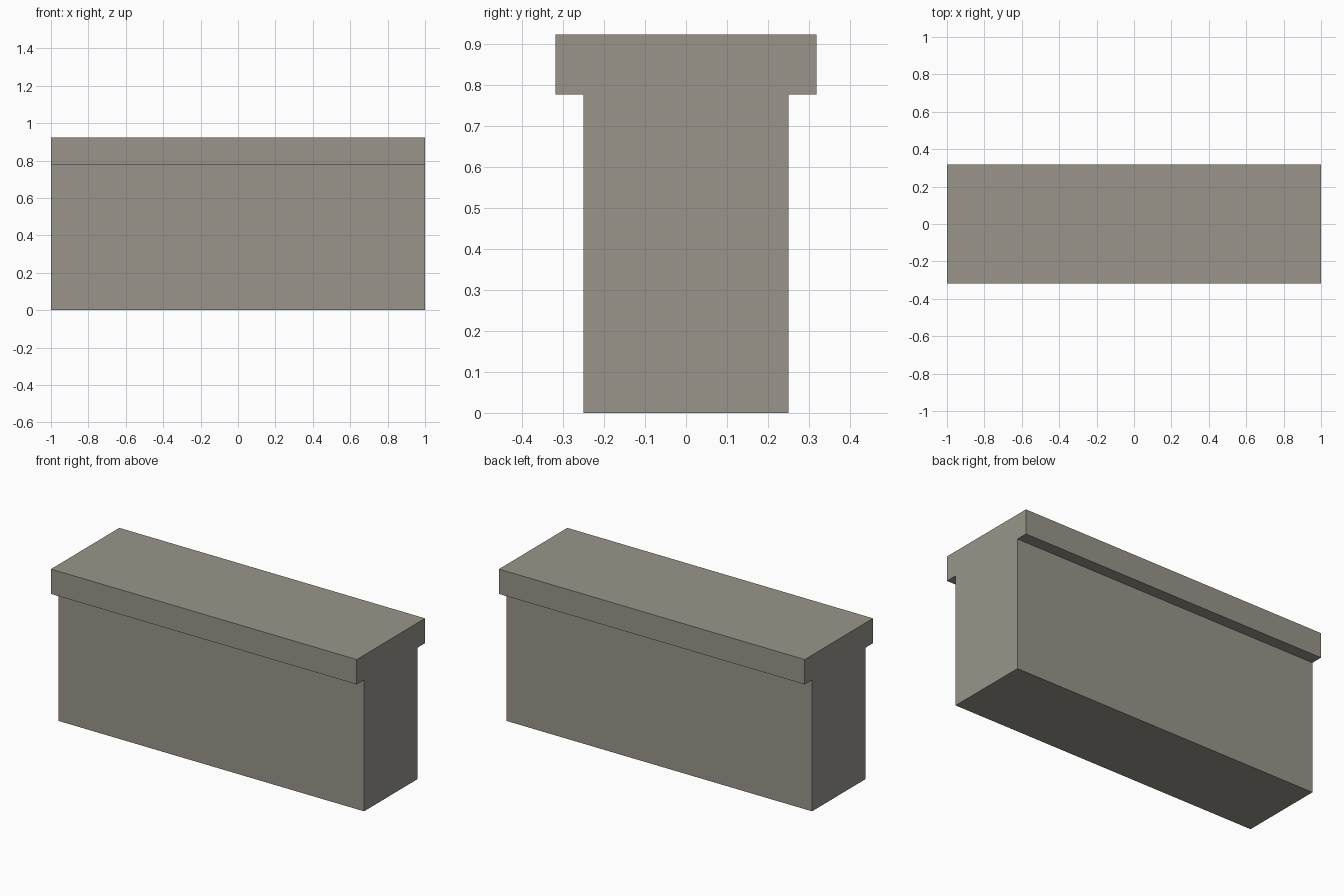
import bpy
import bmesh

if "Cube" in bpy.data.objects:
    bpy.data.objects.remove(bpy.data.objects["Cube"])

LENGTH = 2.0
BODY_HALF, CAP_HALF = 0.25, 0.319
CAP_BOTTOM, TOP = 0.777, 0.924

stone = bpy.data.materials.new("warm grey stone")
stone.diffuse_color = (0.319, 0.301, 0.258, 1.0)
stone.use_nodes = True
stone.node_tree.nodes["Principled BSDF"].inputs["Base Color"].default_value = stone.diffuse_color

# Half of the T-shaped cross-section (y, z), mirrored across y = 0
half = [(BODY_HALF, 0), (BODY_HALF, CAP_BOTTOM), (CAP_HALF, CAP_BOTTOM), (CAP_HALF, TOP)]
profile = half + [(-y, z) for y, z in reversed(half)]

# Wall with overhanging coping, extruded along x
bm = bmesh.new()
end = bm.faces.new([bm.verts.new((-LENGTH / 2, y, z)) for y, z in profile])
extruded = bmesh.ops.extrude_face_region(bm, geom=[end], use_keep_orig=True)
moved = [g for g in extruded["geom"] if isinstance(g, bmesh.types.BMVert)]
bmesh.ops.translate(bm, verts=moved, vec=(LENGTH, 0, 0))
bmesh.ops.recalc_face_normals(bm, faces=bm.faces)

mesh = bpy.data.meshes.new("capped_wall")
bm.to_mesh(mesh)
bm.free()
mesh.materials.append(stone)
wall = bpy.data.objects.new("capped_wall", mesh)
bpy.context.collection.objects.link(wall)
